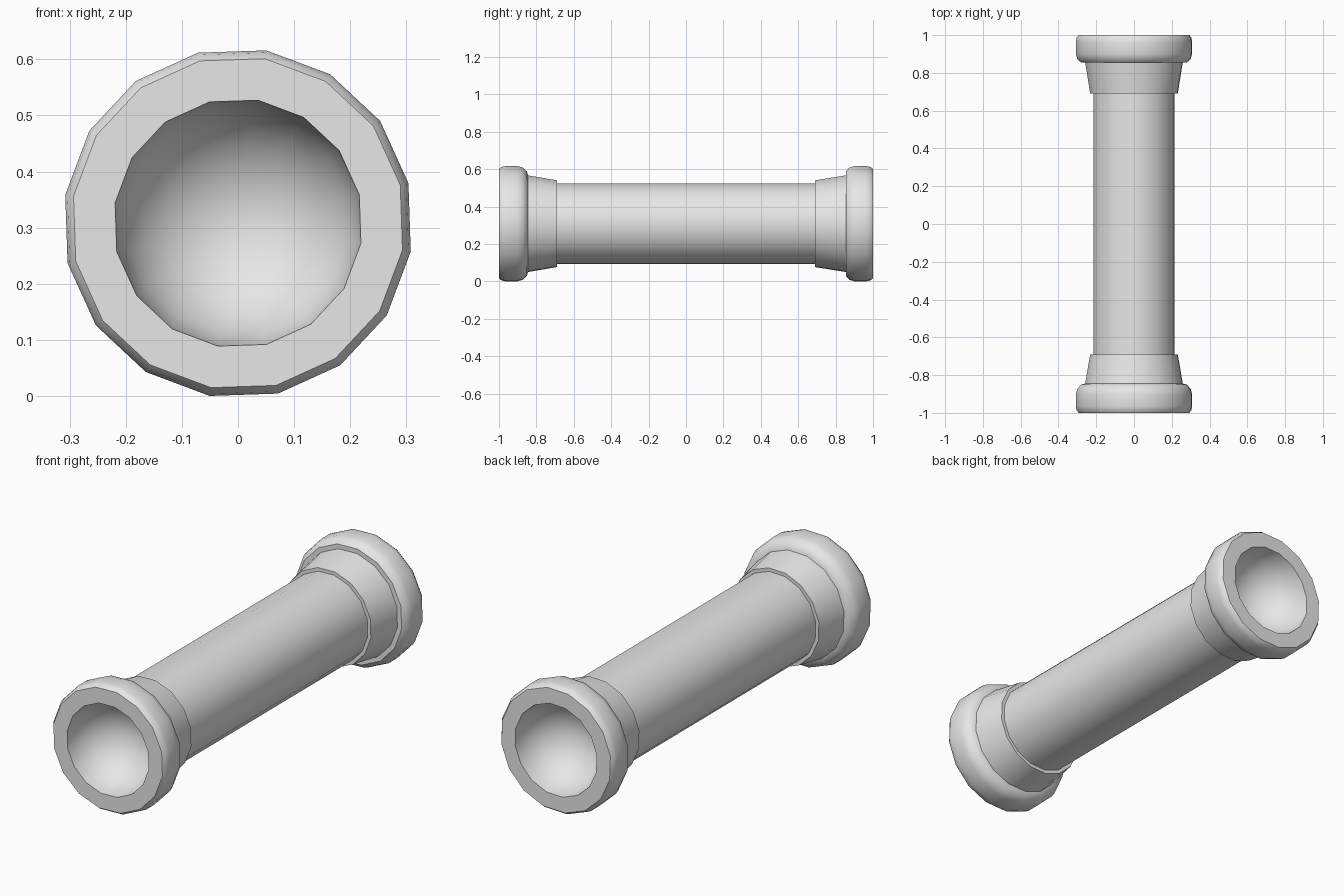
import bpy, bmesh, math

if "Cube" in bpy.data.objects:
    bpy.data.objects.remove(bpy.data.objects["Cube"])

SIDES = 16
TURN = math.radians(13.2)      # rotation of the facets around the axis
AXIS_Z = 0.308                 # height of the long axis

grey = bpy.data.materials.new("light grey")
grey.diffuse_color = (0.8, 0.8, 0.8, 1)
grey.use_nodes = True
grey.node_tree.nodes["Principled BSDF"].inputs["Base Color"].default_value = grey.diffuse_color


def lathe(name, profile, end=1):
    """Spin (radius, y) points around the long axis; end=-1 mirrors to the front."""
    bm = bmesh.new()
    rings = []
    for r, y in profile:
        if r < 1e-4:
            rings.append([bm.verts.new((0, y * end, AXIS_Z))])
            continue
        ring = []
        for i in range(SIDES):
            a = TURN + math.tau * i / SIDES
            ring.append(bm.verts.new((r * math.cos(a), y * end, AXIS_Z + r * math.sin(a))))
        rings.append(ring)
    for p, q in zip(rings, rings[1:]):
        for i in range(SIDES):
            j = (i + 1) % SIDES
            if len(q) == 1:
                f = (p[i], p[j], q[0])
            else:
                f = (p[i], p[j], q[j], q[i])
            # profiles run towards +y on outer walls
            bm.faces.new(f if end < 0 else f[::-1])
    me = bpy.data.meshes.new(name)
    bm.to_mesh(me)
    bm.free()
    me.materials.append(grey)
    ob = bpy.data.objects.new(name, me)
    bpy.context.collection.objects.link(ob)
    bpy.ops.object.select_all(action='DESELECT')
    ob.select_set(True)
    bpy.context.view_layer.objects.active = ob
    bpy.ops.object.shade_smooth_by_angle(angle=math.radians(40))
    return ob


# Long straight shaft
lathe("shaft", [(0.218, -0.69), (0.218, 0.69)])

# Hemispherical hollow in each end
CUP_R, STEPS = 0.222, 7
cup = [(CUP_R * math.cos(math.pi / 2 * k / STEPS),
        1 - CUP_R * math.sin(math.pi / 2 * k / STEPS)) for k in range(STEPS + 1)]

for label, end in (("front", -1), ("back", 1)):
    # Flared collar; the back one meets its rim at a flat step
    top = 0.845 if end < 0 else 0.856
    lathe(label + "_collar", [(0.218, 0.69), (0.235, 0.69), (0.262, top)], end)
    # Rounded rim with a flat end face
    start = [(0.262, 0.845), (0.283, 0.85)] if end < 0 else [(0.262, 0.856), (0.285, 0.856)]
    lathe(label + "_rim", start + [(0.304, 0.873), (0.312, 0.90), (0.312, 0.965),
                                   (0.308, 0.985), (0.297, 1.0), (CUP_R, 1.0)], end)
    lathe(label + "_hollow", cup, end)
